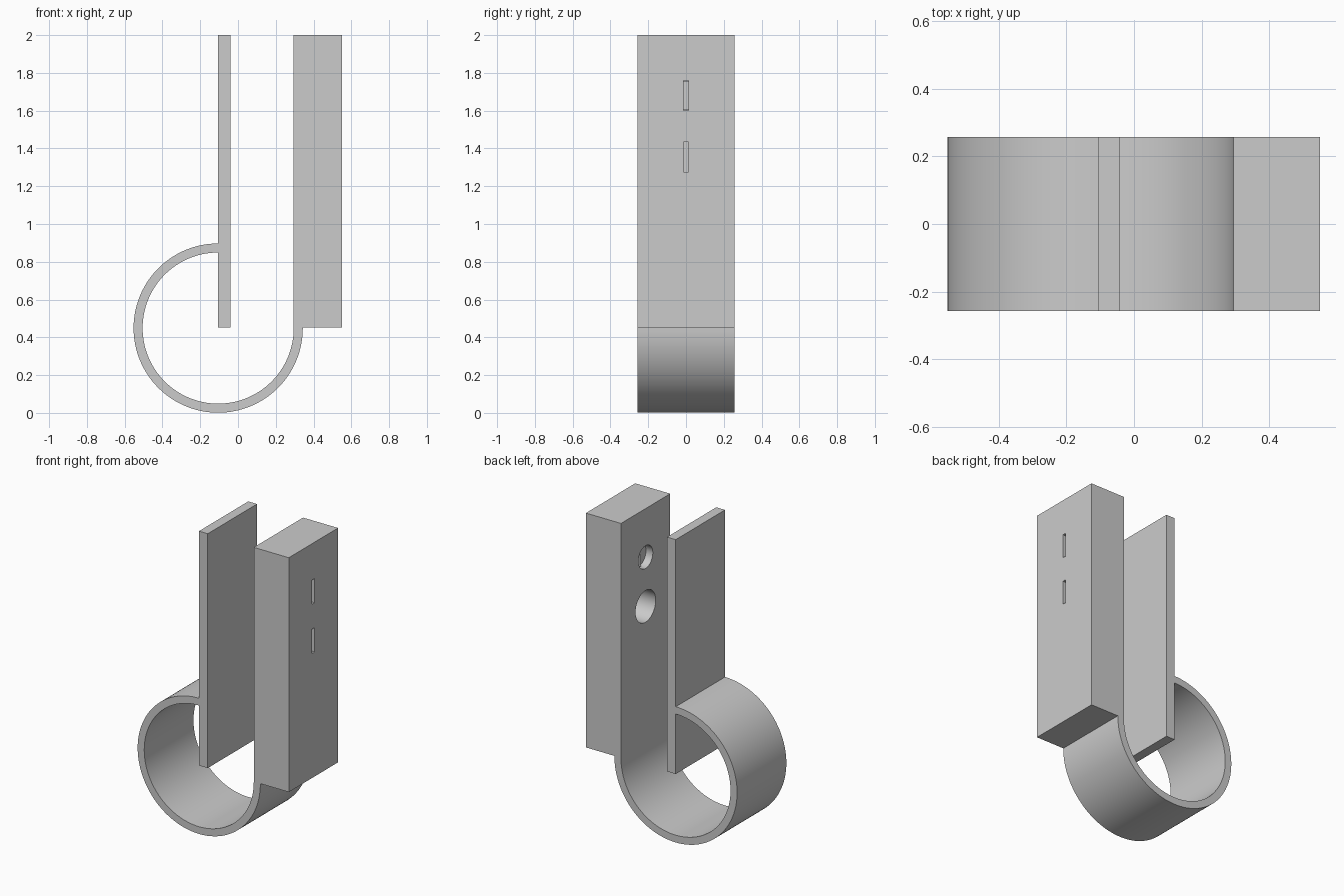
import bpy, bmesh, math
from mathutils import Matrix, Vector

cube = bpy.data.objects.get("Cube")
if cube:
    bpy.data.objects.remove(cube, do_unlink=True)

GREY = (0.6, 0.6, 0.6, 1)
grey = bpy.data.materials.new("plain grey")
grey.use_nodes = True
grey.diffuse_color = GREY
grey.node_tree.nodes["Principled BSDF"].inputs["Base Color"].default_value = GREY

HALF_DEPTH = 0.257
TOP, BASE = 2.0, 0.453
OUTER, INNER = 0.448, 0.4
CX, CZ = -0.105, 0.449
BLOCK_IN, BLOCK_OUT = CX + INNER, 0.551
STRIP_OUT = -0.041


def finish(name, bm):
    bmesh.ops.recalc_face_normals(bm, faces=bm.faces)
    mesh = bpy.data.meshes.new(name)
    bm.to_mesh(mesh)
    bm.free()
    mesh.materials.append(grey)
    obj = bpy.data.objects.new(name, mesh)
    bpy.context.collection.objects.link(obj)
    return obj


def arc(radius, start, end, steps=96):
    angles = [math.radians(start + (end - start) * i / steps) for i in range(steps + 1)]
    return [(CX + radius * math.cos(a), CZ + radius * math.sin(a)) for a in angles]


# Clip body: thin strip, ring and thick block as one extruded profile
profile = [(CX, TOP)] + arc(OUTER, 90, 360)
profile += [(CX + OUTER, BASE), (BLOCK_OUT, BASE), (BLOCK_OUT, TOP), (BLOCK_IN, TOP)]
profile += arc(INNER, 360, 90)
profile += [(CX, BASE), (STRIP_OUT, BASE), (STRIP_OUT, TOP)]
bm = bmesh.new()
face = bm.faces.new([bm.verts.new((x, -HALF_DEPTH, z)) for x, z in profile])
extruded = bmesh.ops.extrude_face_region(bm, geom=[face])["geom"]
bmesh.ops.translate(bm, vec=(0, 2 * HALF_DEPTH, 0),
                    verts=[v for v in extruded if isinstance(v, bmesh.types.BMVert)])
body = finish("clip_body", bm)


def cut(cutter):
    cutter.hide_render = True
    cutter.hide_set(True)
    mod = body.modifiers.new(cutter.name, "BOOLEAN")
    mod.operation = "DIFFERENCE"
    mod.solver = "EXACT"
    mod.object = cutter
    bpy.context.view_layer.objects.active = body
    bpy.ops.object.modifier_apply(modifier=mod.name)
    bpy.data.objects.remove(cutter, do_unlink=True)


# Round blind hole on the inside of the block, narrow slot on the outside
for name, z, radius, depth in (("upper", 1.68, 0.075, 0.05), ("lower", 1.355, 0.105, 0.2)):
    bm = bmesh.new()
    bmesh.ops.create_cone(bm, cap_ends=True, segments=48, radius1=radius, radius2=radius,
                          depth=2 * depth,
                          matrix=Matrix.Translation((BLOCK_IN, 0, z)) @ Matrix.Rotation(math.pi / 2, 4, "Y"))
    cut(finish(name + "_hole_cutter", bm))
    bm = bmesh.new()
    start, end = BLOCK_IN + depth - 0.01, BLOCK_OUT + 0.05
    bmesh.ops.create_cube(bm, size=1, matrix=Matrix.Translation(((start + end) / 2, 0, z))
                          @ Matrix.Diagonal(Vector((end - start, 0.026, 0.16, 1))))
    cut(finish(name + "_slot_cutter", bm))

# Smooth curved walls, sharp corners
bpy.ops.object.select_all(action="DESELECT")
body.select_set(True)
bpy.context.view_layer.objects.active = body
bpy.ops.object.shade_smooth_by_angle(angle=math.radians(30))
